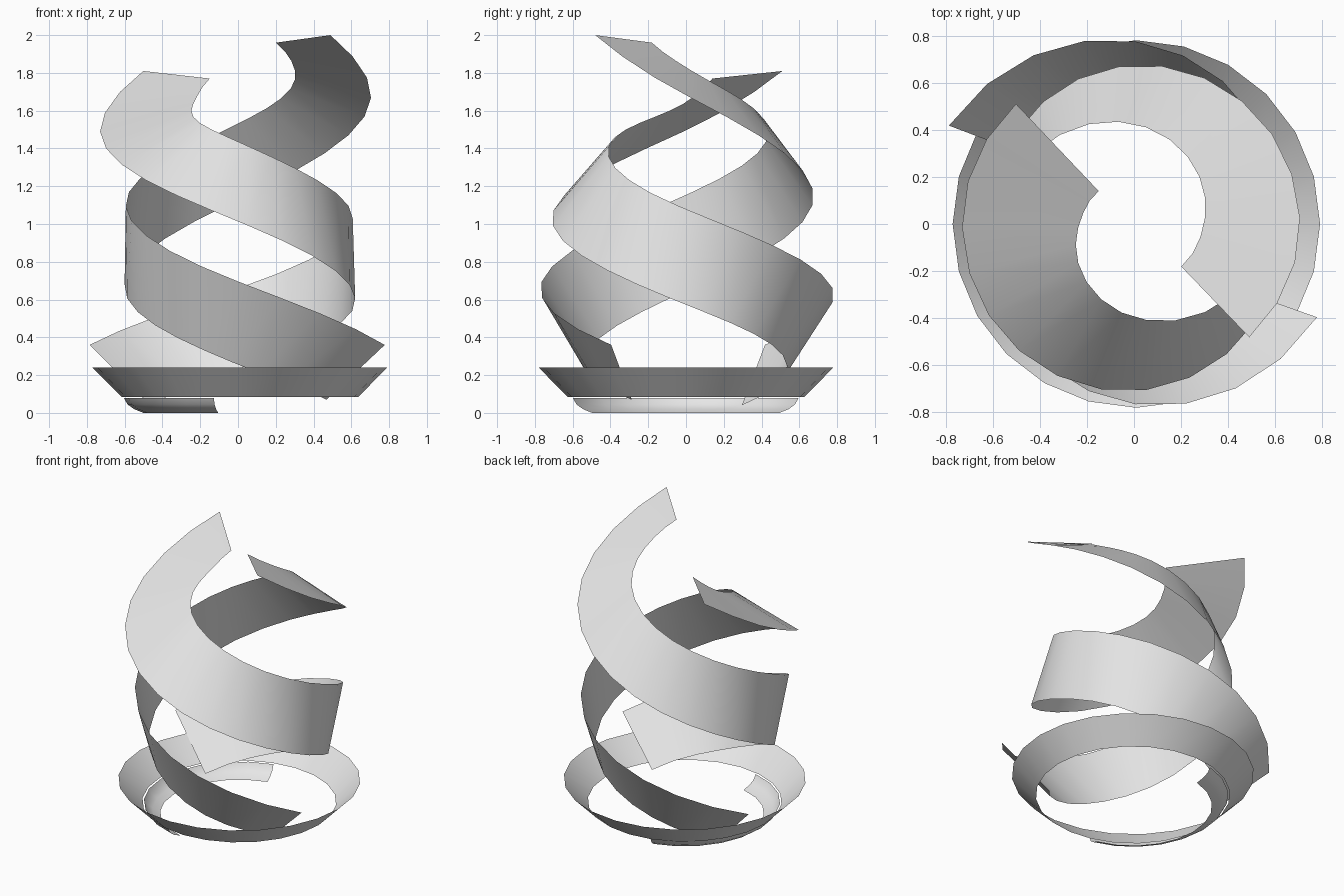
import bpy
from math import cos, sin, radians

cube = bpy.data.objects.get("Cube")
if cube:
    bpy.data.objects.remove(cube, do_unlink=True)

grey = bpy.data.materials.new("plain_grey")
grey.use_nodes = True
grey.diffuse_color = (0.8, 0.8, 0.8, 1)
grey.node_tree.nodes["Principled BSDF"].inputs["Base Color"].default_value = (0.8, 0.8, 0.8, 1)


def polar(r, degrees, z, cx=0.0):
    a = radians(degrees)
    return (cx + r * cos(a), r * sin(a), z)


def loft(name, rows, closed=False):
    """Smooth sheet through rows of points, each row running top to bottom."""
    n, m = len(rows), len(rows[0])
    faces = []
    for i in range(n if closed else n - 1):
        k = (i + 1) % n
        for j in range(m - 1):
            faces.append((i * m + j + 1, k * m + j + 1, k * m + j, i * m + j))
    mesh = bpy.data.meshes.new(name)
    mesh.from_pydata([p for row in rows for p in row], [], faces)
    mesh.materials.append(grey)
    mesh.polygons.foreach_set("use_smooth", [True] * len(faces))
    mesh.update()
    obj = bpy.data.objects.new(name, mesh)
    bpy.context.collection.objects.link(obj)
    return obj


KEYS = [0, 0.12, 0.36, 0.6, 0.84, 1]


def smooth_value(values, t):
    """Cubic curve through the values at KEYS."""
    def slope(i):
        a, b = max(i - 1, 0), min(i + 1, len(KEYS) - 1)
        return (values[b] - values[a]) / (KEYS[b] - KEYS[a])
    i = max(k for k in range(len(KEYS) - 1) if KEYS[k] <= t)
    h = KEYS[i + 1] - KEYS[i]
    u = (t - KEYS[i]) / h
    return (values[i] * (1 + 2 * u) * (1 - u) ** 2
            + values[i + 1] * u * u * (3 - 2 * u)
            + slope(i) * h * u * (1 - u) ** 2
            + slope(i + 1) * h * u * u * (u - 1))


def ribbon(name, turn, upper_r, upper_z, lower_r, lower_z, steps=24):
    """Twisting spiral band between an upper and a lower edge."""
    rows = []
    for s in range(steps + 1):
        t = s / steps
        rows.append([
            polar(smooth_value(upper_r, t), turn + 2.5 + 375 * t, smooth_value(upper_z, t)),
            polar(smooth_value(lower_r, t), turn + 373 * t, smooth_value(lower_z, t))])
    loft(name, rows)


# Two interleaved spiral ribbons
ribbon("tall_spiral_ribbon", -44.5,
       [0.27, 0.30, 0.43, 0.59, 0.77, 0.872], [1.96, 1.82, 1.52, 1.14, 0.68, 0.36],
       [0.686, 0.705, 0.675, 0.60, 0.54, 0.55], [2.0, 1.68, 1.13, 0.65, 0.26, 0.07])
ribbon("short_spiral_ribbon", 134.5,
       [0.205, 0.235, 0.40, 0.60, 0.78, 0.89], [1.77, 1.64, 1.43, 1.07, 0.65, 0.36],
       [0.715, 0.73, 0.71, 0.62, 0.535, 0.55], [1.81, 1.50, 1.02, 0.58, 0.24, 0.04])


# Flared base ring and the partial curved lip under it
def sweep(name, profile, start, span, steps, closed=False):
    rows = [[polar(r, start + span * i / steps, z, 0.01) for r, z in profile]
            for i in range(steps if closed else steps + 1)]
    loft(name, rows, closed)


sweep("base_ring", [(0.78, 0.24), (0.625, 0.083)], 0, 360, 24, closed=True)
sweep("base_lip", [(0.615, 0.08), (0.595, 0.045), (0.56, 0.02), (0.51, 0)], 104, 153, 10)
